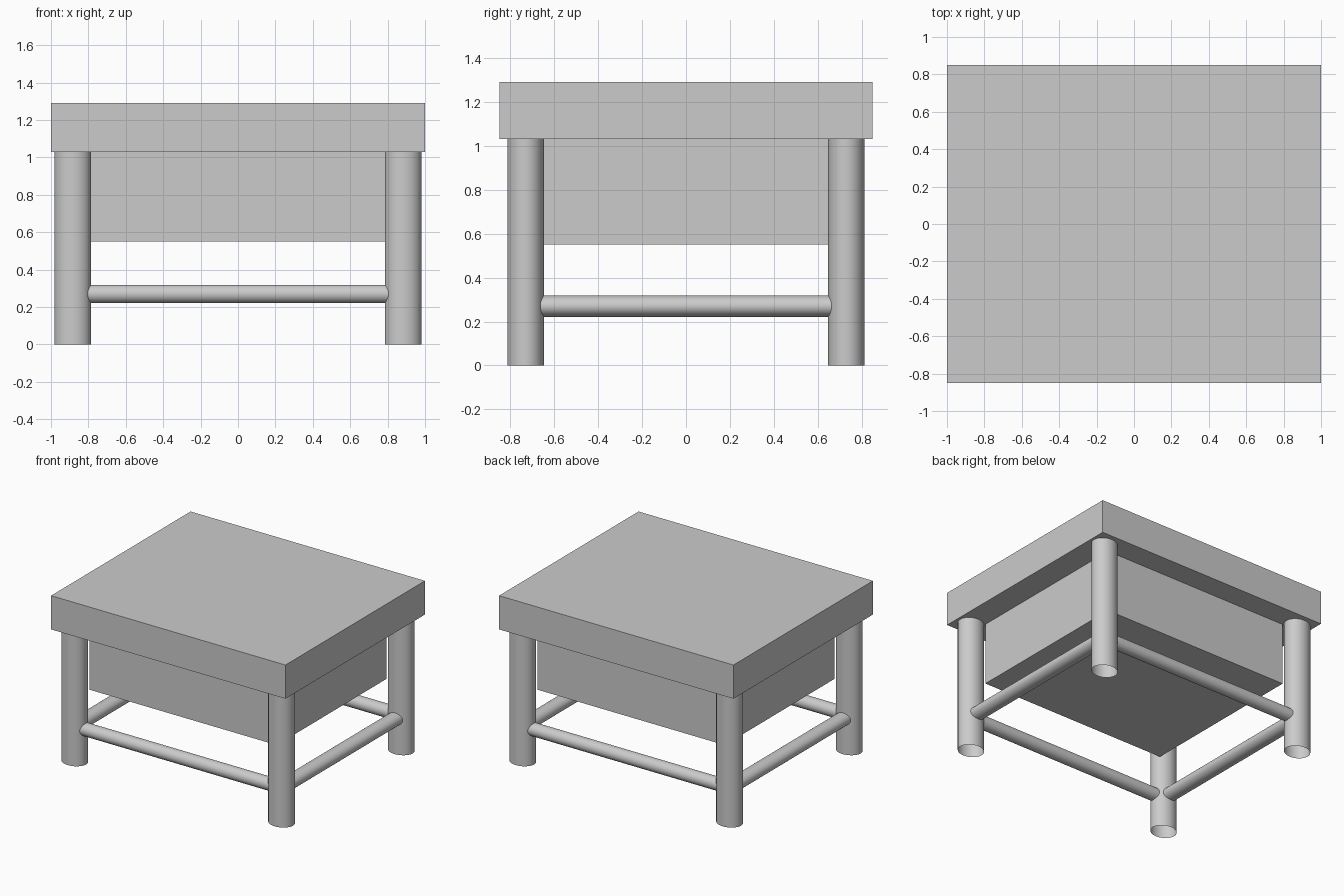
import bpy
import math

cube = bpy.data.objects.get("Cube")
if cube:
    bpy.data.objects.remove(cube, do_unlink=True)

# One plain grey for the whole table
GREY = (0.6, 0.6, 0.6, 1.0)
grey = bpy.data.materials.new("plain grey")
grey.use_nodes = True
grey.diffuse_color = GREY
grey.node_tree.nodes["Principled BSDF"].inputs["Base Color"].default_value = GREY


def box(name, half_x, half_y, bottom, top):
    bpy.ops.mesh.primitive_cube_add(size=2, location=(0, 0, (bottom + top) / 2))
    ob = bpy.context.object
    ob.name = name
    ob.scale = (half_x, half_y, (top - bottom) / 2)
    bpy.ops.object.transform_apply(location=False, rotation=False, scale=True)
    ob.data.materials.append(grey)


def rod(name, location, radii, length, rotation=(0, 0, 0), fill="NGON"):
    """Oval rod: radii are its local x and y half widths."""
    bpy.ops.mesh.primitive_cylinder_add(vertices=48, radius=1, depth=1, end_fill_type=fill,
                                        location=location, rotation=rotation)
    ob = bpy.context.object
    ob.name = name
    ob.scale = (radii[0], radii[1], length)
    bpy.ops.object.transform_apply(location=False, rotation=True, scale=True)
    bpy.ops.object.shade_smooth_by_angle(angle=math.radians(40))
    ob.data.materials.append(grey)


LEG_X, LEG_Y = 0.883, 0.73
TOP_BOTTOM, RAIL_Z, RAIL_R = 1.03, 0.27, 0.049

# Thick top and the drawer box hanging under it
box("table_top", 1.0, 0.85, TOP_BOTTOM, 1.29)
box("drawer_box", 0.8, 0.67, 0.55, TOP_BOTTOM)

# Open tubular legs
for side, sx in (("left", 1), ("right", -1)):
    for end, sy in (("front", -1), ("back", 1)):
        rod(f"{end}_{side}_leg", (sx * LEG_X, sy * LEG_Y, TOP_BOTTOM / 2),
            (0.098, 0.083), TOP_BOTTOM, fill="NOTHING")

# Rails joining the legs
quarter = math.pi / 2
for end, sy in (("front", -1), ("back", 1)):
    rod(f"{end}_rail", (0, sy * LEG_Y, RAIL_Z), (RAIL_R, 0.05), 2 * LEG_X, (0, quarter, 0))
for side, sx in (("left", 1), ("right", -1)):
    rod(f"{side}_rail", (sx * LEG_X, 0, RAIL_Z), (0.058, RAIL_R), 2 * LEG_Y, (quarter, 0, 0))
